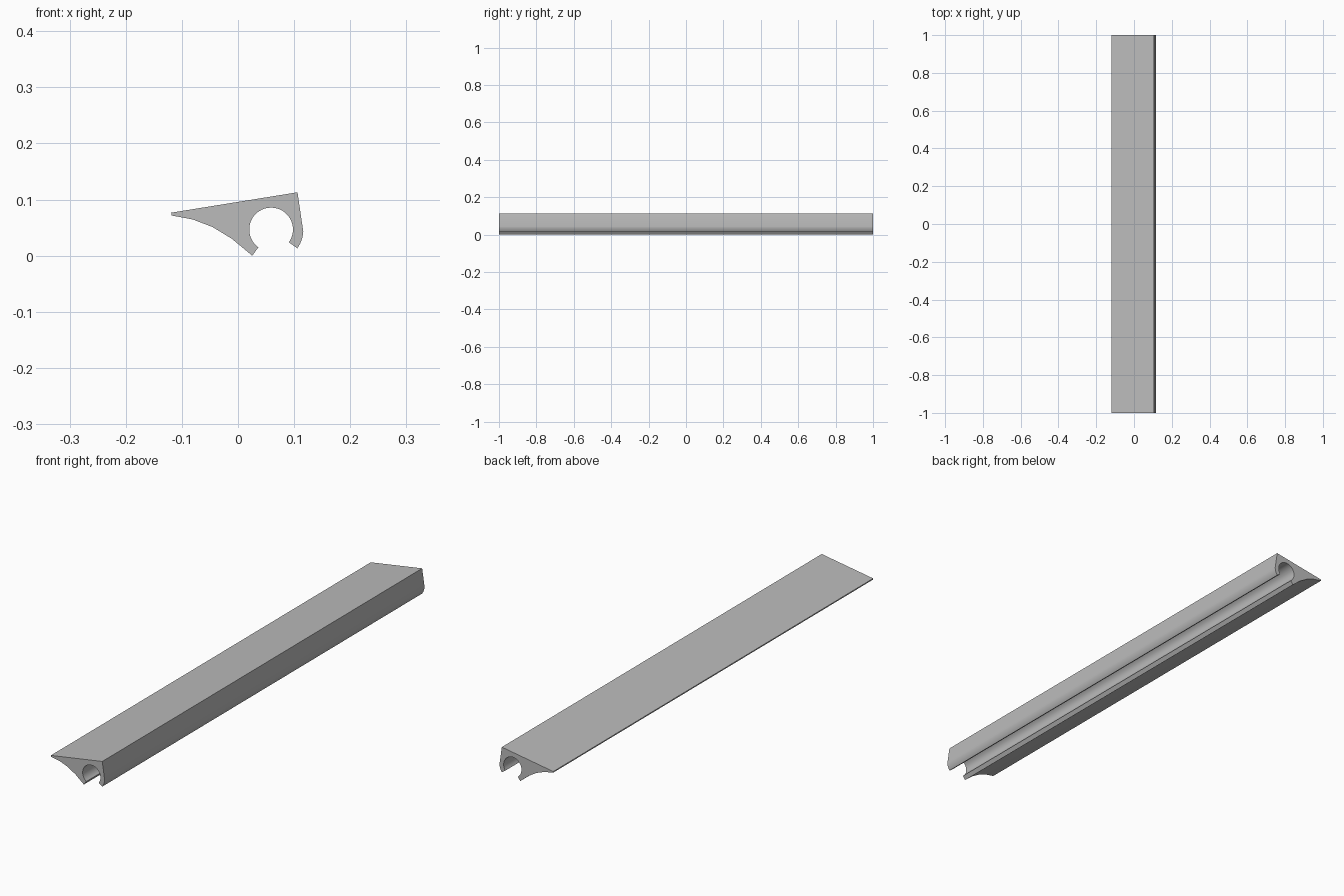
import bpy, bmesh, math

if "Cube" in bpy.data.objects:
    bpy.data.objects.remove(bpy.data.objects["Cube"])

HALF = 1.0              # half length along y
CX, CZ = 0.059, 0.048   # centre of the round channel
R_IN, R_OUT = 0.039, 0.0575
TILT = 9.3              # slope of the top face, degrees


def arc(r, start, end, n):
    """Points on an arc around the channel centre, angles in degrees."""
    pts = []
    for i in range(n + 1):
        a = math.radians(start + (end - start) * i / n)
        pts.append((CX + r * math.cos(a), CZ + r * math.sin(a)))
    return pts


# Profile: thin tip, concave underside, open channel, rounded lip, top corner
profile = [(-0.119, 0.078), (-0.1185, 0.073), (-0.081, 0.066),
           (-0.0455, 0.0525), (-0.011, 0.0315)]
left, right = TILT - 135, TILT - 45
profile.append(arc(R_OUT, left, left, 1)[0])
profile += arc(R_IN, left, right - 360, 32)
profile += arc(R_OUT, right, -4, 6)
profile.append((0.106, 0.1143))
low = min(z for _, z in profile)

# Extrude the profile along y
bm = bmesh.new()
face = bm.faces.new([bm.verts.new((x, -HALF, z - low)) for x, z in profile])
ext = bmesh.ops.extrude_face_region(bm, geom=[face], use_keep_orig=True)
bmesh.ops.translate(bm, vec=(0, 2 * HALF, 0),
                    verts=[v for v in ext["geom"] if isinstance(v, bmesh.types.BMVert)])
bmesh.ops.recalc_face_normals(bm, faces=bm.faces[:])
mesh = bpy.data.meshes.new("channel_strip")
bm.to_mesh(mesh)
bm.free()

strip = bpy.data.objects.new("channel_strip", mesh)
bpy.context.collection.objects.link(strip)

# Plain grey material
grey = bpy.data.materials.new("grey")
grey.diffuse_color = (0.5, 0.5, 0.5, 1)
grey.use_nodes = True
grey.node_tree.nodes["Principled BSDF"].inputs["Base Color"].default_value = grey.diffuse_color
mesh.materials.append(grey)

# Smooth curved walls, keep the corners sharp
bpy.context.view_layer.objects.active = strip
strip.select_set(True)
bpy.ops.object.shade_smooth_by_angle(angle=math.radians(30))
